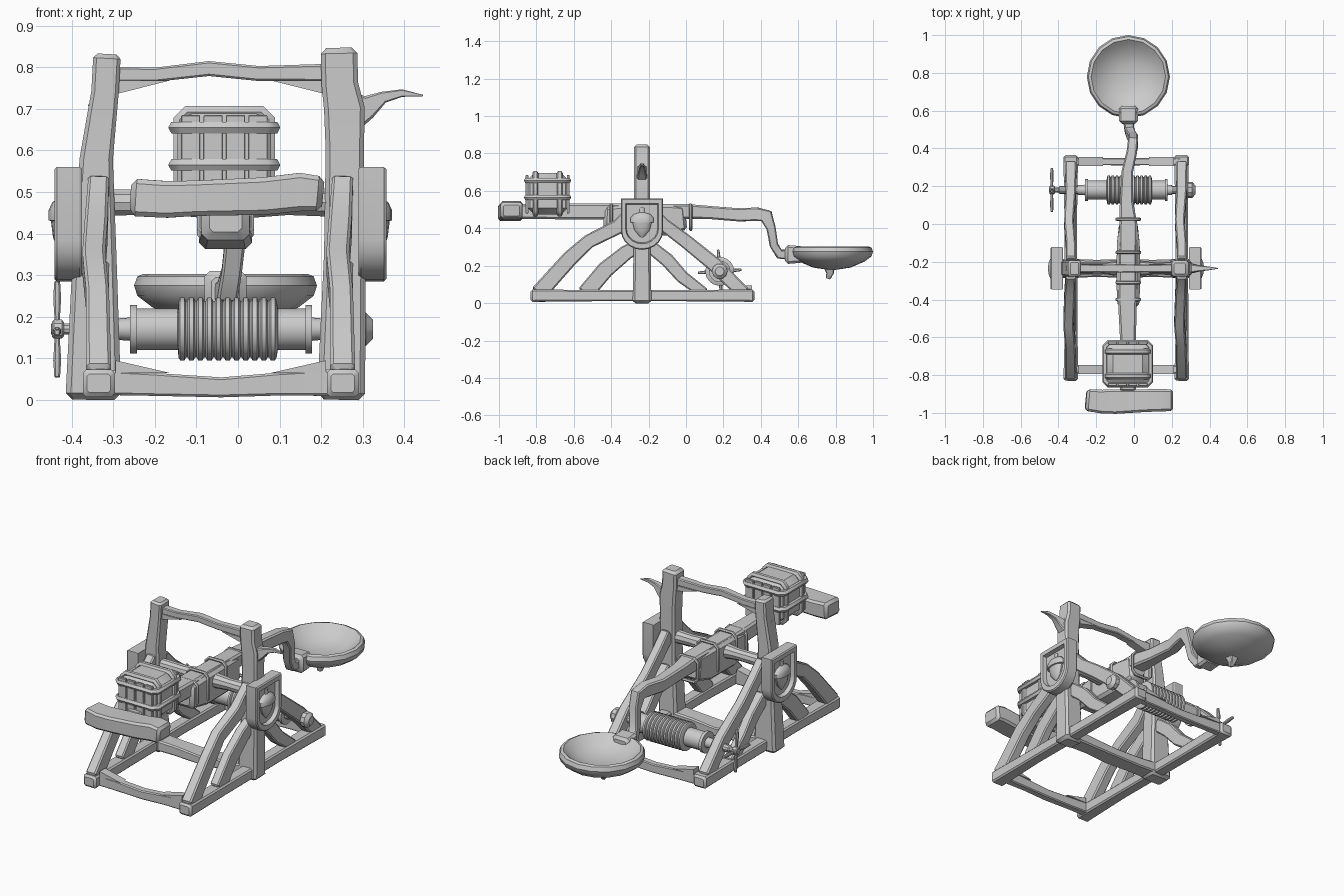
import bpy, bmesh, math
from mathutils import Vector as V

wood = bpy.data.materials.new("plain_grey")
wood.diffuse_color = (0.6, 0.6, 0.6, 1)
X, Y, Z = V((1, 0, 0)), V((0, 1, 0)), V((0, 0, 1))


def finish(ob, angle=35):
    bpy.ops.object.select_all(action='DESELECT')
    ob.select_set(True)
    bpy.context.view_layer.objects.active = ob
    bpy.ops.object.shade_smooth_by_angle(angle=math.radians(angle))


def loft(name, rings, angle=35):
    """Skin a list of equal-length point rings and cap both ends."""
    bm = bmesh.new()
    vs = [[bm.verts.new(p) for p in r] for r in rings]
    n = len(vs[0])
    for a, b in zip(vs, vs[1:]):
        for i in range(n):
            j = (i + 1) % n
            bm.faces.new((a[i], a[j], b[j], b[i]))
    bm.faces.new(vs[0][::-1])
    bm.faces.new(vs[-1])
    bmesh.ops.recalc_face_normals(bm, faces=bm.faces)
    me = bpy.data.meshes.new(name)
    bm.to_mesh(me)
    bm.free()
    me.materials.append(wood)
    ob = bpy.data.objects.new(name, me)
    bpy.context.collection.objects.link(ob)
    finish(ob, angle)
    return ob


def beam(name, rows, u=X, cut=0.25):
    """Chamfered timber along rows of (x, y, z, width along u, depth)."""
    pts = [V(r[:3]) for r in rows]
    n = len(pts)
    rings = []

    def ring(c, t, w, h):
        v = t.cross(u).normalized()
        s = u - t * u.dot(t)
        s.normalize()
        w, h = w / 2, h / 2
        k = min(w, h) * cut
        return [c + s * a + v * b for a, b in
                ((w, h - k), (w - k, h), (k - w, h), (-w, h - k),
                 (-w, k - h), (k - w, -h), (w - k, -h), (w, k - h))]
    for i, (c, r) in enumerate(zip(pts, rows)):
        t = (pts[min(i + 1, n - 1)] - pts[max(i - 1, 0)]).normalized()
        w, h = r[3:]
        e = min(w, h) * 0.16
        if i == 0:
            rings.append(ring(c, t, w - 2 * e, h - 2 * e))
            c = c + t * e
        if i == n - 1:
            rings.append(ring(c - t * e, t, w, h))
            w, h = w - 2 * e, h - 2 * e
        rings.append(ring(c, t, w, h))
    return loft(name, rings)


def lathe(name, profile, origin, axis=Z, n=16, squash=1, angle=35):
    """Turned part: profile of (position along axis, radius)."""
    a, b = (X, Y) if axis == Z else (Y, Z)
    o = V(origin)
    return loft(name, [[o + axis * t + a * (r * squash * math.cos(2 * math.pi * i / n))
                        + b * (r * math.sin(2 * math.pi * i / n)) for i in range(n)]
                       for t, r in profile], angle)


def hoop(name, c, a, b, w, h, r):
    """Closed round strap following a chamfered rectangle in the a/b plane."""
    cu = bpy.data.curves.new(name, 'CURVE')
    cu.dimensions, cu.bevel_depth, cu.bevel_resolution = '3D', r, 1
    sp = cu.splines.new('POLY')
    k = 0.02
    w, h = w / 2 - r, h / 2 - r
    ps = [(w, h - k), (w - k, h), (k - w, h), (-w, h - k),
          (-w, k - h), (k - w, -h), (w - k, -h), (w, k - h)]
    sp.points.add(7)
    for p, (s, t) in zip(sp.points, ps):
        p.co = (*(V(c) + a * s + b * t), 1)
    sp.use_cyclic_u = True
    cu.materials.append(wood)
    ob = bpy.data.objects.new(name, cu)
    bpy.context.collection.objects.link(ob)
    bpy.ops.object.select_all(action='DESELECT')
    ob.select_set(True)
    bpy.context.view_layer.objects.active = ob
    bpy.ops.object.convert(target='MESH')
    finish(bpy.context.view_layer.objects.active, 50)


PY = -0.235  # line of posts and pivot

# Base rails, braces, shields on both sides
for side, cx, s in (("left", -0.335, -1), ("right", 0.252, 1)):
    beam(side + "_base_rail", [(cx, -0.83, 0.04, 0.077, 0.066), (cx + .003, -0.5, 0.04, 0.066, 0.06),
         (cx, 0, 0.04, 0.066, 0.06), (cx, 0.365, 0.04, 0.077, 0.066)])
    beam(side + "_front_outer_brace", [(cx, -0.79, 0.05, 0.06, 0.09), (cx - .003, -0.62, 0.24, 0.055, 0.085),
         (cx - .012, -0.52, 0.33, 0.055, 0.075), (cx - .006, -0.36, 0.41, 0.055, 0.08), (cx, -0.26, 0.52, 0.05, 0.07)])
    beam(side + "_front_inner_brace", [(cx, -0.54, 0.05, 0.05, 0.09), (cx, -0.43, 0.18, 0.05, 0.09),
         (cx, -0.32, 0.27, 0.05, 0.08), (cx, -0.23, 0.32, 0.05, 0.07)])
    beam(side + "_rear_outer_brace", [(cx, 0.31, 0.05, 0.06, 0.075), (cx, 0.16, 0.20, 0.055, 0.08),
         (cx - .01, 0.0, 0.33, 0.05, 0.075), (cx, -0.12, 0.42, 0.05, 0.07), (cx, -0.2, 0.50, 0.05, 0.07)])
    beam(side + "_rear_inner_brace", [(cx, 0.1, 0.05, 0.05, 0.06), (cx, -0.02, 0.14, 0.05, 0.07),
         (cx, -0.1, 0.23, 0.05, 0.075), (cx, -0.2, 0.31, 0.05, 0.07)])
    # Shield plaque: flat top, round bottom, recessed face
    out = [(0.112, 0.56), (-0.112, 0.56)]
    out += [(-0.112 * math.cos(t), 0.385 - 0.1 * math.sin(t)) for t in [math.pi * i / 10 for i in range(11)]]
    x0, x1 = (0.29, 0.357) if s > 0 else (-0.375, -0.442)

    def plate(x, k):
        return [V((x, PY + y * k, 0.43 + (z - 0.43) * k)) for y, z in out]
    loft(side + "_shield", [plate(x0, .97), plate(x0 + s * .006, 1), plate(x1 - s * .006, 1),
                            plate(x1, .96), plate(x1, .78), plate(x1 - s * .022, .74)], 25)
    # Carved nut on the shield
    lathe(side + "_nut", [(0.35, .004), (.362, .018), (.39, .042), (.43, .052), (.432, .064), (.455, .064),
          (.475, .046), (.485, .014), (.51, .012)], (x1 - s * .018, PY, 0), Z, 14, 0.5)

# Upright posts with a broken stub and a thorn
beam("left_post", [(-.348, PY, 0, .133, .1), (-.345, PY, .35, .105, .09), (-.341, PY, .58, .08, .085),
     (-.32, PY, .74, .066, .085), (-.315, PY, .832, .066, .085)])
beam("right_post", [(.248, PY, 0, .115, .1), (.257, PY, .35, .1, .09), (.257, PY, .6, .092, .085),
     (.256, PY, .7, .098, .085), (.245, PY, .76, .088, .085), (.243, PY, .847, .088, .085)])
beam("left_stub", [(-.335, PY, .66, .03, .04), (-.352, PY, .715, .02, .025)])
beam("thorn", [(.27, PY, .695, .06, .1), (.315, PY, .705, .045, .055), (.35, PY, .728, .03, .028),
     (.395, PY, .738, .02, .018), (.445, PY, .732, .004, .004)], Y)

# Cross beams
beam("top_crossbar", [(-.305, PY, .783, .045, .036), (-.2, PY, .782, .04, .034), (-.07, PY, .797, .045, .036),
     (.05, PY, .785, .04, .036), (.21, PY, .787, .045, .042)], Y)
for name, y, w in (("front", -.77, .045), ("middle", PY, .1), ("rear", .33, .04)):
    beam(name + "_cross_beam", [(-.33, y, .042, w, .06), (-.2, y, .037, w * .9, .055), (-.04, y, .03, w, .048),
         (.1, y, .038, w * .9, .055), (.25, y, .042, w, .065)], Y)
# Slim corner wedges
for name, y, z, d in (("top", PY, .768, -.033), ("front", -.77, .065, .03), ("rear", .33, .065, .03)):
    for sd, xa, xb in (("left", -.295, -.165), ("right", .212, .08)):
        loft(f"{name}_{sd}_wedge", [[V((xa, y + q, z)), V((xb, y + q, z)), V((xa, y + q, z + d))]
                                    for q in (-.024, .024)])

# Pivot axle
lathe("pivot_axle", [(-.39, .036), (-.3, .033), (-.16, .031), (-.08, .04), (.02, .04), (.12, .032),
      (.22, .036), (.31, .036)], (0, PY, .475), X, 10)

# Throwing arm, with thick clamped middle
beam("throwing_arm", [(-.032, -.89, .49, .085, .08), (-.032, -.6, .49, .085, .085), (-.035, -.4, .49, .1, .085),
     (-.03, 0, .49, .095, .08), (-.04, .12, .485, .07, .07), (-.035, .28, .472, .06, .07), (-.012, .38, .475, .055, .072),
     (-.005, .43, .465, .052, .075), (-.005, .455, .40, .05, .05), (-.015, .47, .31, .048, .045),
     (-.025, .5, .262, .05, .05), (-.03, .57, .258, .06, .055)])
beam("arm_underbeam", [(-.03, -.44, .45, .115, .13), (-.03, -.3, .445, .128, .165),
     (-.03, -.1, .445, .12, .165), (-.03, .0, .455, .1, .13)])
for i, y in enumerate((-.4, -.31, -.15, .025)):
    hoop(f"arm_strap_{i}", (-.03, y, .46), X, Z, .14, .15 if i in (0, 3) else .18, .009)

# Scoop
beam("scoop_socket", [(-.03, .53, .26, .1, .1), (-.03, .625, .26, .1, .09)])
lathe("scoop", [(.178, .02), (.19, .1), (.222, .175), (.25, .212), (.275, .22), (.297, .212), (.303, .197),
      (.288, .18), (.25, .13), (.232, .06), (.23, .01)], (-.03, .78, 0), Z, 16)
beam("scoop_stub", [(-.03, .765, .2, .06, .06), (-.03, .77, .16, .035, .04), (-.03, .76, .13, .02, .025)])

# Counterweight log and crate
beam("counterweight_log", [(-.255, -.932, .487, .115, .09), (-.17, -.94, .482, .125, .088),
     (-.1, -.94, .485, .13, .085), (.06, -.935, .49, .12, .09), (.15, -.933, .5, .118, .092), (.205, -.933, .495, .115, .085)], Y)
beam("crate", [(-.033, -.74, .475, .225, .215), (-.033, -.74, .695, .225, .215)], X, .12)
for i in range(4):
    for y in (-.85, -.63):
        beam("crate_board", [(-.114 + i * .054, y, .48, .046, .014), (-.114 + i * .054, y, .685, .046, .014)])
for z in (.565, .655):
    hoop("crate_band", (-.033, -.74, z), X, Y, .272, .255, .016)
for y in (-.805, -.675):
    hoop("crate_loop", (-.033, y, .585), X, Z, .25, .25, .017)

# Winch: shaft, barrel, rope coil, end knob, spoked handle
W = (0, .18, .17)
lathe("winch_shaft", [(-.45, .014), (-.4, .014), (-.395, .02), (.3, .02)], W, X, 10)
lathe("winch_barrel", [(-.3, .025), (-.26, .028), (-.26, .058), (-.243, .058), (-.243, .05), (.163, .05),
      (.163, .058), (.178, .058), (.178, .028), (.2, .026)], W, X, 16)
coil = [(-.145, .05)]
for i in range(11):
    x = -.145 + i * .0218
    coil += [(x + .002, .069), (x + .006, .077), (x + .016, .077), (x + .02, .069)]
lathe("rope_coil", coil + [(.096, .05)], W, X, 18)
lathe("winch_knob", [(.275, .03), (.285, .042), (.308, .042), (.325, .024)], W, X, 10)
lathe("handle_hub", [(-.448, .018), (-.443, .024), (-.424, .024), (-.419, .018)], W, X, 10)
for i in range(4):
    a = math.radians(i * 90 + 4)
    d = V((0, math.cos(a), math.sin(a)))
    p, q, r = (V((-.435, .18, .17)) + d * k for k in (.015, .075, .116))
    beam(f"handle_spoke_{i}", [(*p, .012, .012), (*q, .019, .019), (*r, .014, .014)], X, .5)
